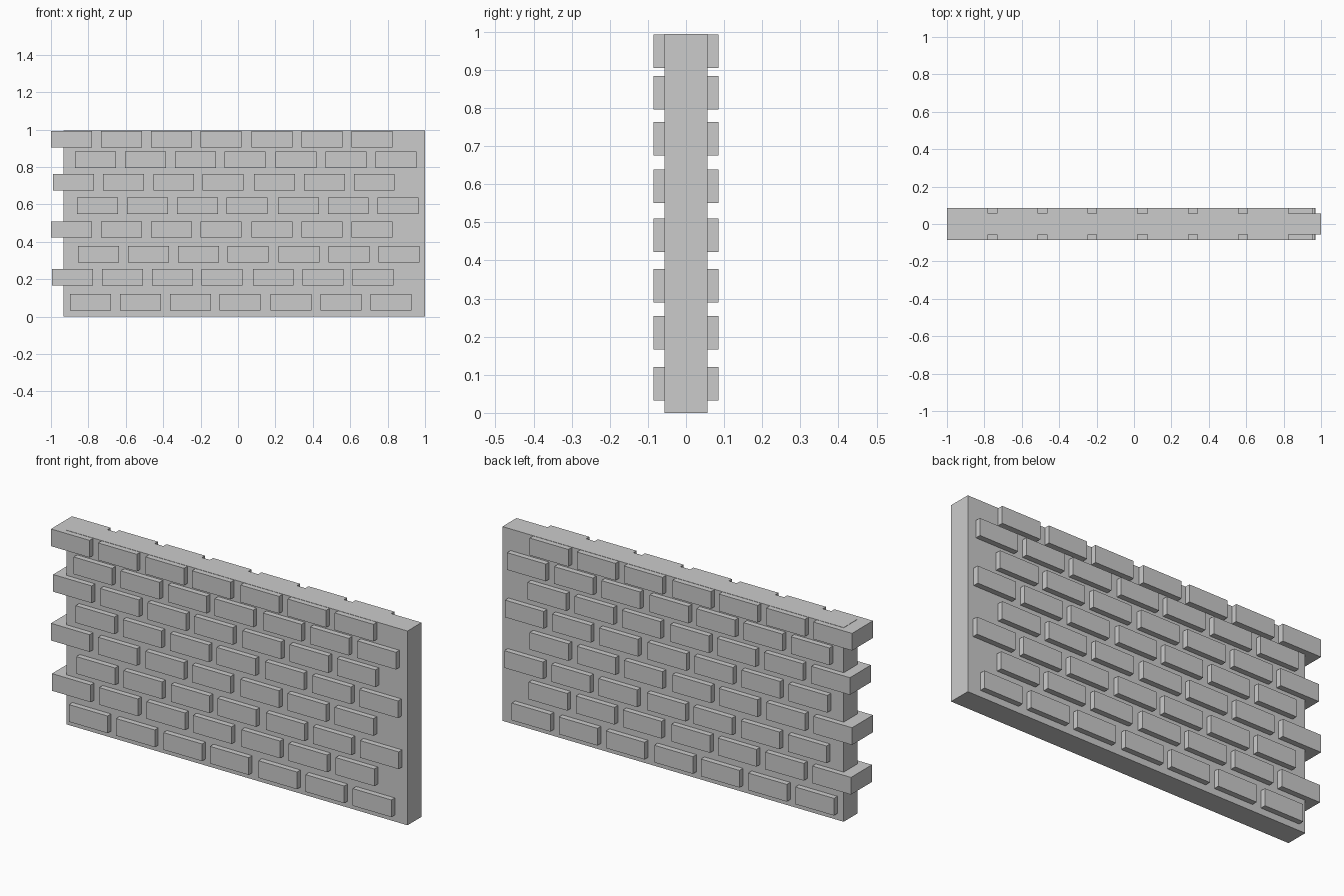
import bpy

if "Cube" in bpy.data.objects:
    bpy.data.objects.remove(bpy.data.objects["Cube"])

def box(name, lo, hi):
    """Axis-aligned box between two corners."""
    size = [b - a for a, b in zip(lo, hi)]
    centre = [(a + b) / 2 for a, b in zip(lo, hi)]
    bpy.ops.mesh.primitive_cube_add(size=1, location=centre)
    ob = bpy.context.object
    ob.name = name
    ob.scale = size
    bpy.ops.object.transform_apply(location=False, rotation=False, scale=True)
    return ob

# Mortar core of the wall
box("mortar_core", (-0.933, -0.057, 0), (1.0, 0.057, 0.9945))

# Courses: (first brick's left edge, bottom height)
courses = [(-0.898, 0.033), (-0.994, 0.166), (-0.856, 0.290), (-1.0, 0.422),
           (-0.860, 0.550), (-0.988, 0.675), (-0.872, 0.796), (-1.0, 0.905)]
brick_offsets = [0, 0.267, 0.535, 0.799, 1.073, 1.340, 1.607]
BRICK_W, BRICK_H, BRICK_Y = 0.219, 0.088, 0.085

# Bricks run through the full wall thickness and stand proud on both faces
for row, (x0, z0) in enumerate(courses, 1):
    for col, dx in enumerate(brick_offsets, 1):
        x = x0 + dx
        box(f"brick_row{row}_{col}", (x, -BRICK_Y, z0),
            (x + BRICK_W, BRICK_Y, z0 + BRICK_H))
